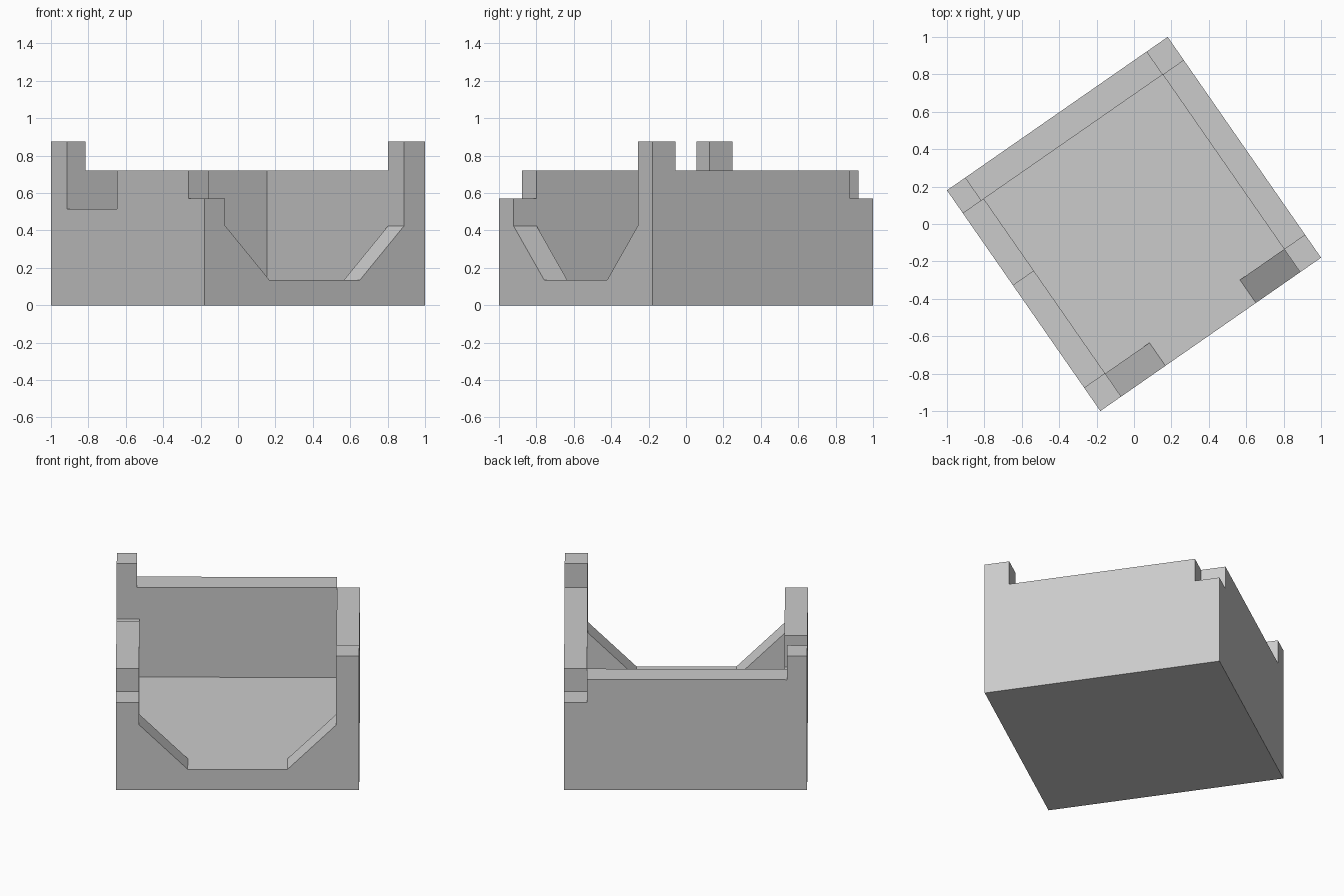
import bpy
import bmesh
import math
from mathutils import Matrix

if "Cube" in bpy.data.objects:
    bpy.data.objects.remove(bpy.data.objects["Cube"], do_unlink=True)

SIDE = 1.437                      # footprint of the square bin
SIDE_T, END_T = 0.136, 0.15       # side and end wall thickness
FLOOR, LOW, RIM, POST = 0.135, 0.57, 0.72, 0.875
INNER = SIDE - SIDE_T
BACK = SIDE - END_T

# the whole bin is turned on the ground about its centre
PLACE = Matrix.Rotation(math.atan2(0.82, 1.18), 4, 'Z') @ Matrix.Translation((-SIDE / 2, -SIDE / 2, 0))

grey = bpy.data.materials.new("plain_grey")
grey.use_nodes = True
grey.diffuse_color = (0.6, 0.6, 0.6, 1)
grey.node_tree.nodes["Principled BSDF"].inputs["Base Color"].default_value = (0.6, 0.6, 0.6, 1)


def prism(name, profile, v0, v1):
    """Extrude a profile of (u, z) points from v0 to v1."""
    bm = bmesh.new()
    face = bm.faces.new([bm.verts.new((u, v0, z)) for u, z in profile])
    new = bmesh.ops.extrude_face_region(bm, geom=[face])["geom"]
    verts = [g for g in new if isinstance(g, bmesh.types.BMVert)]
    bmesh.ops.translate(bm, verts=verts, vec=(0, v1 - v0, 0))
    bmesh.ops.recalc_face_normals(bm, faces=bm.faces[:])
    bm.transform(PLACE)
    mesh = bpy.data.meshes.new(name)
    bm.to_mesh(mesh)
    bm.free()
    mesh.materials.append(grey)
    bpy.context.collection.objects.link(bpy.data.objects.new(name, mesh))


def block(name, u0, u1, v0, v1, z0, z1):
    prism(name, [(u0, z0), (u1, z0), (u1, z1), (u0, z1)], v0, v1)


block("floor", 0, SIDE, 0, SIDE, 0, FLOOR)

# left-hand side wall with a lowered notch
block("notched_wall_front", 0, SIDE_T, END_T, 0.82, FLOOR, RIM)
block("notched_wall_low", 0, SIDE_T, 0.82, BACK, FLOOR, 0.515)

# plain side wall and back wall
block("plain_side_wall", INNER, SIDE, END_T, BACK, FLOOR, RIM)
block("back_wall", 0.12, INNER, BACK, SIDE, FLOOR, RIM)

# corners: two tall posts and two low seats
block("back_post", 0, 0.12, BACK, SIDE, FLOOR, POST)
block("front_post", INNER, SIDE, 0, END_T, FLOOR, POST)
block("front_seat", 0, SIDE_T, 0, END_T, FLOOR, LOW)
block("back_seat", INNER, SIDE, BACK, SIDE, FLOOR, LOW)

# sloping cheeks either side of the front opening
cheek = [(SIDE_T, FLOOR), (0.424, FLOOR), (SIDE_T, 0.425)]
prism("cheek_a", cheek, 0, END_T)
prism("cheek_b", [(SIDE - u, z) for u, z in cheek], 0, END_T)
